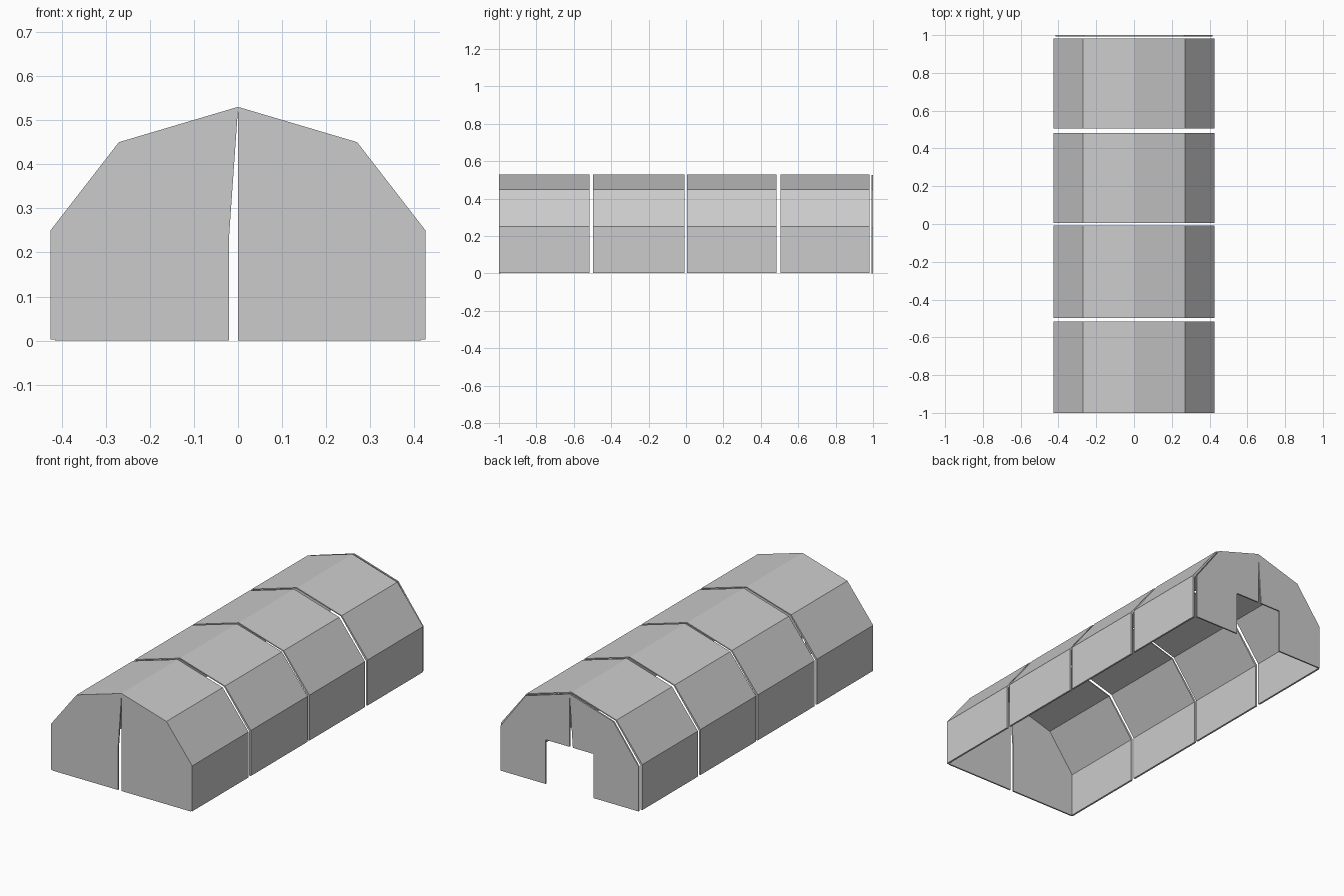
import bpy, bmesh

if "Cube" in bpy.data.objects:
    bpy.data.objects.remove(bpy.data.objects["Cube"])

# Half cross-sections (x, z) from the ground up to the ridge
OUTER = [(0.425, 0.003), (0.425, 0.25), (0.27, 0.45), (0, 0.53)]
INNER = [(0.415, 0.003), (0.415, 0.243), (0.264, 0.446), (0, 0.524)]
PANEL = [(0.415, 0), (0.415, 0.243), (0.264, 0.447), (0, 0.527)]


def mirror(pts):
    return [(-x, z) for x, z in pts]


def arch(half):
    return half + mirror(half[:-1])[::-1]


def prism(name, pts, y0, y1):
    """Extrude an x-z outline from y0 to y1."""
    bm = bmesh.new()
    face = bm.faces.new([bm.verts.new((x, y0, z)) for x, z in pts])
    ext = bmesh.ops.extrude_face_region(bm, geom=[face], use_keep_orig=True)
    verts = [g for g in ext["geom"] if isinstance(g, bmesh.types.BMVert)]
    bmesh.ops.translate(bm, verts=verts, vec=(0, y1 - y0, 0))
    bmesh.ops.recalc_face_normals(bm, faces=bm.faces[:])
    mesh = bpy.data.meshes.new(name)
    bm.to_mesh(mesh)
    bm.free()
    obj = bpy.data.objects.new(name, mesh)
    bpy.context.collection.objects.link(obj)
    return obj


# Four arched cover sections with narrow gaps between them
sections = [(-1.0, -0.517), (-0.497, -0.009), (0.006, 0.483), (0.505, 0.982)]
for i, (y0, y1) in enumerate(sections):
    prism(f"cover_section_{i + 1}", arch(OUTER) + arch(INNER)[::-1], y0, y1)

# Front flaps, leaving a slit along the centre
slit = [(-0.02, 0.24), (-0.02, 0)]
prism("front_flap_right", PANEL + [(0, 0)], -1.0, -0.992)
prism("front_flap_left", mirror(PANEL) + slit, -1.0, -0.992)

# Back flaps with the doorway cut out of their lower inner corners
door = [(0.143, 0.24), (0.143, 0)]
prism("back_flap_right", PANEL + [(0, 0.24)] + door, 0.992, 1.0)
prism("back_flap_left", mirror(PANEL) + slit[:1] + mirror(door), 0.992, 1.0)
